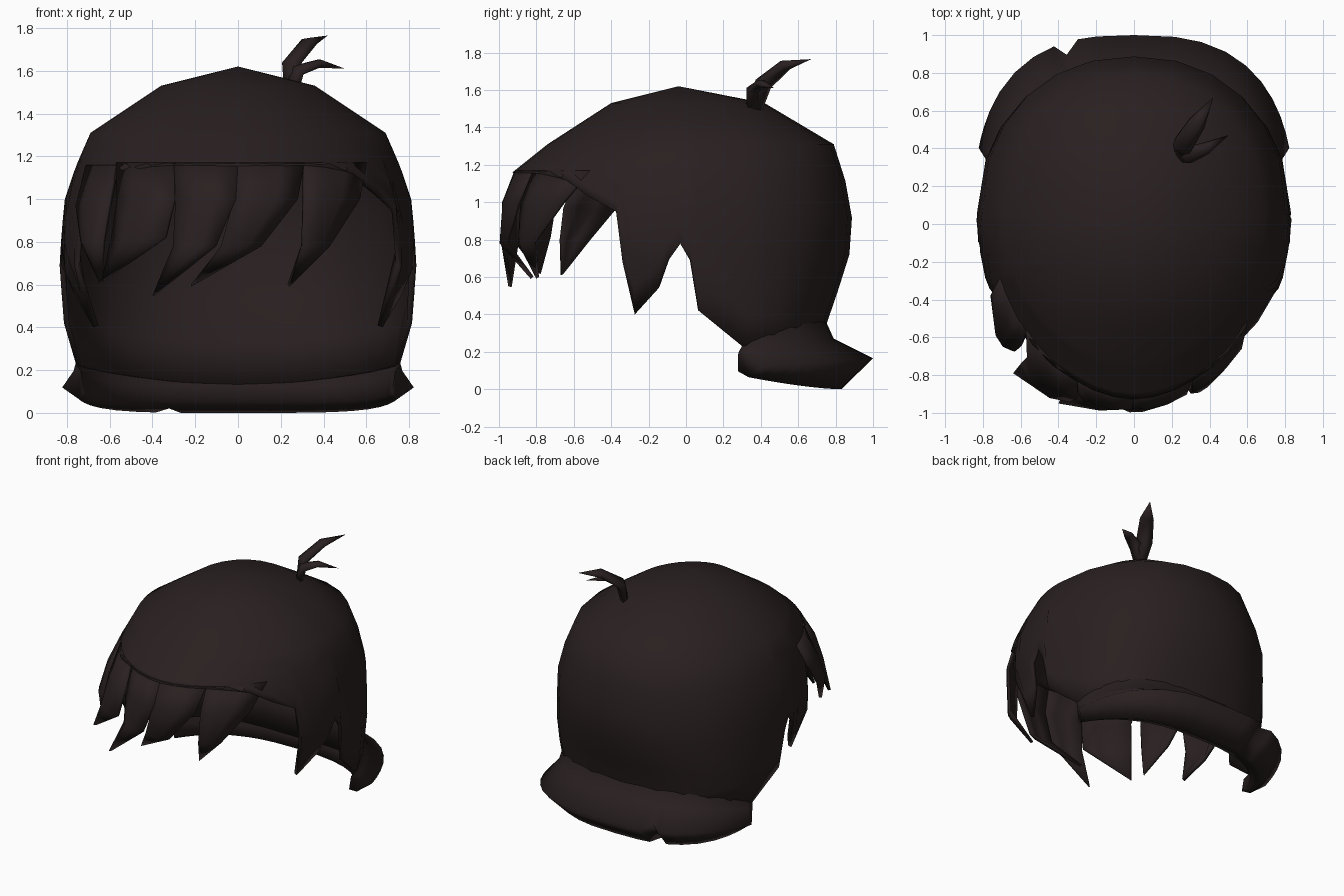
import bpy, bmesh, math
from mathutils import Vector

cube = bpy.data.objects.get("Cube")
if cube:
    bpy.data.objects.remove(cube, do_unlink=True)

hair = bpy.data.materials.new("dark brown hair")
hair.use_nodes = True
colour = (0.0225, 0.0145, 0.0145, 1)
hair.diffuse_color = colour
hair.node_tree.nodes["Principled BSDF"].inputs["Base Color"].default_value = colour

# Head cross-sections: height, half width, front y, back y
SECTIONS = [(.2, .79, -.9, .72), (.36, .81, -.93, .75), (.68, .835, -.97, .87),
            (.85, .825, -.985, .885), (1, .81, -.975, .89), (1.15, .76, -.94, .84),
            (1.31, .69, -.74, .79), (1.53, .36, -.4, .42), (1.62, .02, -.05, .02)]
FRONT_CURVE = 1.87      # a little pointed towards the forehead


def section(z):
    z = min(max(z, SECTIONS[0][0]), SECTIONS[-1][0])
    for a, b in zip(SECTIONS, SECTIONS[1:]):
        if z <= b[0]:
            t = (z - a[0]) / (b[0] - a[0])
            return [p + (q - p) * t for p, q in zip(a[1:], b[1:])]


def oval(deg, width, front, back, n):
    """Point on an oval; 0 degrees is the front, 90 is +x."""
    s, c = math.sin(math.radians(deg)), math.cos(math.radians(deg))
    power = 2 / n if c < 0 else 2 / FRONT_CURVE
    x = width * math.copysign(abs(s) ** power, s)
    y = (front if c > 0 else back) * abs(c) ** power
    return x, y


def finish(name, bm, thickness=0):
    """Turn the normals outward, then make the object."""
    bmesh.ops.recalc_face_normals(bm, faces=bm.faces)
    if thickness:
        middle = Vector((0, 0, .8))
        out = sum(f.normal.dot(f.calc_center_median() - middle) * f.calc_area() for f in bm.faces)
        if out < 0:
            bmesh.ops.reverse_faces(bm, faces=bm.faces)
    mesh = bpy.data.meshes.new(name)
    bm.to_mesh(mesh)
    bm.free()
    mesh.materials.append(hair)
    ob = bpy.data.objects.new(name, mesh)
    bpy.context.collection.objects.link(ob)
    if thickness:
        mod = ob.modifiers.new("thickness", 'SOLIDIFY')
        mod.thickness = thickness
        mod.offset = -1
    bpy.ops.object.select_all(action='DESELECT')
    ob.select_set(True)
    bpy.context.view_layer.objects.active = ob
    bpy.ops.object.shade_smooth_by_angle(angle=math.radians(120))


def skin(bm, rows, closed=False):
    """Bridge neighbouring rows of vertices with quads."""
    for a, b in zip(rows, rows[1:]):
        n = len(a)
        for i in range(n if closed else n - 1):
            j = (i + 1) % n
            bm.faces.new((a[i], a[j], b[j], b[i]))


# Cap with pointed sideburns: angle and hem height, mirrored left to right
HEM = [(0, 1.16), (9, 1.16), (18, 1.16), (27, 1.16), (36, 1.15), (46, 1.12), (56, 1.03),
       (66, .95), (68, .68), (71.5, .4), (80, .54), (83.5, .69), (87.7, .78), (91, .69),
       (92.5, .42), (110, .22), (124, .2), (138, .18), (152, .16), (166, .14), (180, .13)]
columns = HEM + [(360 - a, h) for a, h in HEM[-2:0:-1]]
bm = bmesh.new()
apex = bm.verts.new((0, -.04, 1.62))
cap = []
for deg, hem in columns:
    heights = [1.53, 1.42] + [1.31 + (hem - 1.31) * k / 6 for k in range(7)]
    strip = []
    for z in heights:
        squareness = 2.2 + .4 * min(1, max(0, (.75 - z) / .35))   # squarer at the nape
        x, y = oval(deg, *section(z), squareness)
        if 60 < min(deg, 360 - deg) < 87 and z < .7:
            x *= 1 - .4 * (.7 - z)        # sideburn tips curl inward
        strip.append(bm.verts.new((x, y, z)))
    cap.append(strip)
skin(bm, cap + cap[:1])
for a, b in zip(cap, cap[1:] + cap[:1]):
    bm.faces.new((apex, a[0], b[0]))
finish("hair_cap", bm, .025)


# Fringe locks: rows of left x, right x, height, then the tip and the outward flare
def on_head(x, z, scale):
    w, front, _ = section(z)
    depth = max(0, 1 - abs(x / w) ** FRONT_CURVE) ** (1 / FRONT_CURVE)
    return x * scale, front * depth * scale, z


def lock(name, rows, tip, flare):
    bm = bmesh.new()
    strips = []
    for k, (left, right, z) in enumerate(rows):
        bulge = 1.004 + flare * k / 2
        edge = 1.002 + (flare * .7 - .012) * k / 2
        strips.append([bm.verts.new(on_head(left + (right - left) * t, z, s))
                       for t, s in ((0, edge), (.3, bulge), (.65, bulge), (1, edge))])
    skin(bm, strips)
    end = bm.verts.new(tip)
    for a, b in zip(strips[-1], strips[-1][1:]):
        bm.faces.new((a, b, end))
    finish(name, bm, .02)


lock("fringe_lock_far_right", [(-.71, -.57, 1.16), (-.74, -.59, .97), (-.7, -.6, .8)],
     (-.65, -.67, .61), .09)
lock("fringe_lock_right", [(-.57, -.3, 1.17), (-.55, -.29, 1), (-.56, -.32, .82)],
     (-.64, -.79, .62), .1)
lock("fringe_lock_centre_right", [(-.3, 0, 1.17), (-.29, -.01, 1), (-.3, -.1, .78)],
     (-.4, -.95, .55), .035)
lock("fringe_lock_centre_left", [(0, .31, 1.17), (-.02, .28, 1), (-.08, .11, .78)],
     (-.22, -.83, .59), .015)
lock("fringe_lock_left", [(.31, .6, 1.17), (.31, .57, 1), (.3, .43, .78)],
     (.24, -.8, .59), .015)

# Flipped-out roll at the nape: half width, back y, height, height change at the sides
ROLL = [(.785, .745, .37, -.3), (.795, .79, .27, -.16), (.85, 1, .165, -.1), (.77, .83, 0, .14),
        (.745, .69, .05, .1), (.76, .695, .13, .14)]
bm = bmesh.new()
rings = []
for deg in (107, 112, 118, 125, 133, 142, 152, 162, 171, 180, 188, 194, 198, 203, 212, 222, 232, 240, 246, 250, 253):
    ring = []
    for w, back, z, change in ROLL:
        x, y = oval(deg, w, 0, back, 2.7)
        z += change * max(0, 1 - y / back) ** 1.5
        if deg == 198 and w in (.85, .77):         # cleft between the two lobes
            y *= .93
            z += .02
        ring.append(bm.verts.new((x, y, z)))
    rings.append(ring)
skin(bm, rings, closed=True)
bm.faces.new(rings[0])
bm.faces.new(rings[-1])
finish("nape_roll", bm)


# Small tuft on the crown
def sprig(name, path, radii):
    bm = bmesh.new()
    pts = [Vector(p) for p in path]
    rings = []
    for i, r in enumerate(radii):
        along = (pts[i + 1] - pts[max(i - 1, 0)]).normalized()
        side = along.cross(Vector((.6, -.8, 0))).normalized()
        other = along.cross(side)
        rings.append([bm.verts.new(pts[i] + side * r * .6 * math.cos(a) + other * r * math.sin(a))
                      for a in (k * math.tau / 5 for k in range(5))])
    skin(bm, rings, closed=True)
    end = bm.verts.new(pts[-1])
    for i in range(5):
        bm.faces.new((rings[-1][i], rings[-1][(i + 1) % 5], end))
    bm.faces.new(rings[0])
    finish(name, bm)


sprig("tall_tuft", [(.25, .37, 1.5), (.25, .41, 1.63), (.33, .53, 1.73), (.42, .67, 1.765)],
      (.045, .06, .05))
sprig("short_tuft", [(.25, .36, 1.5), (.28, .36, 1.6), (.38, .4, 1.635), (.5, .47, 1.61)],
      (.045, .05, .035))
